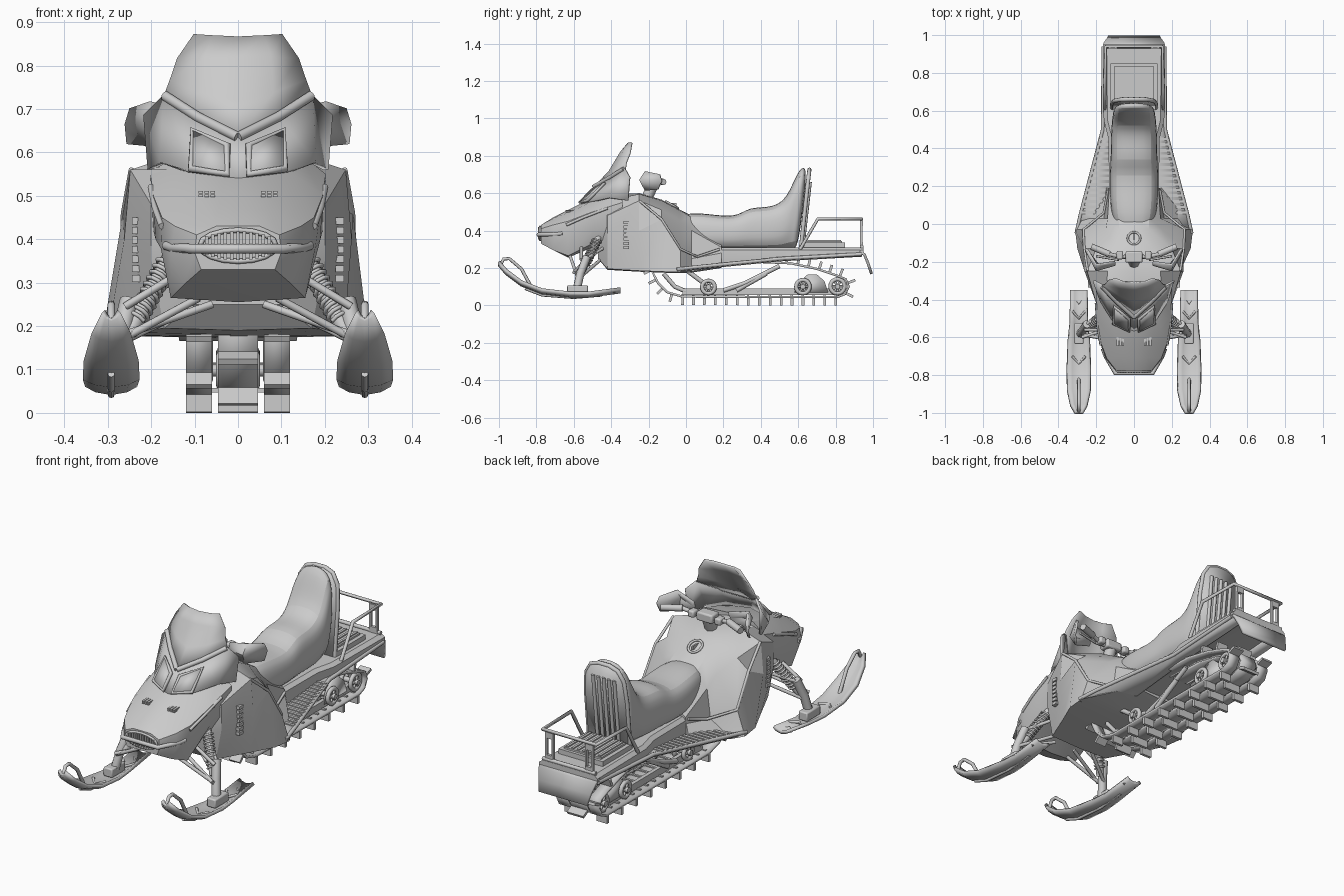
import bpy, bmesh
from math import sin, cos, pi
from mathutils import Vector as V

if "Cube" in bpy.data.objects:
    bpy.data.objects.remove(bpy.data.objects["Cube"])


def mesh(name, verts, faces, mirror=False, thick=0, bevel=0, subsurf=0):
    verts, faces = [tuple(v) for v in verts], [tuple(f) for f in faces]
    if mirror:
        n = len(verts)
        verts += [(-x, y, z) for x, y, z in verts]
        faces += [tuple(i + n for i in reversed(f)) for f in faces]
    me = bpy.data.meshes.new(name)
    me.from_pydata(verts, [], faces)
    bm = bmesh.new()
    bm.from_mesh(me)
    bmesh.ops.remove_doubles(bm, verts=bm.verts, dist=0.0005)
    bmesh.ops.recalc_face_normals(bm, faces=bm.faces)
    bm.to_mesh(me)
    bm.free()
    ob = bpy.data.objects.new(name, me)
    bpy.context.collection.objects.link(ob)
    if thick:
        m = ob.modifiers.new("Solidify", 'SOLIDIFY')
        m.thickness, m.offset = thick, 0
    if bevel:
        m = ob.modifiers.new("Bevel", 'BEVEL')
        m.width, m.segments = bevel, 2
    if subsurf:
        ob.modifiers.new("Subsurf", 'SUBSURF').levels = subsurf
        ob.modifiers["Subsurf"].render_levels = subsurf
    return ob


def grid(name, rows, mirror=False, **kw):
    n = len(rows[0])
    faces = [(r*n+i, r*n+i+1, (r+1)*n+i+1, (r+1)*n+i) for r in range(len(rows)-1) for i in range(n-1)]
    return mesh(name, [p for r in rows for p in r], faces, mirror, **kw)


def loft(name, sections, shear=lambda y, z: y, **kw):
    # sections: (y, [(x, z) half outline from bottom centre to top centre])
    verts, faces = [], []
    for y, h in sections:
        ring = list(h) + [(-x, z) for x, z in h[-2:0:-1]]
        n = len(ring)
        verts += [(x, shear(y, z), z) for x, z in ring]
    for s in range(len(sections) - 1):
        faces += [(s*n+i, s*n+(i+1) % n, (s+1)*n+(i+1) % n, (s+1)*n+i) for i in range(n)]
    faces += [tuple(range(n)), tuple(range(len(verts)-n, len(verts)))]
    return mesh(name, verts, faces, **kw)


CUBE = [(0, 1, 3, 2), (4, 6, 7, 5), (0, 4, 5, 1), (2, 3, 7, 6), (0, 2, 6, 4), (1, 5, 7, 3)]


def boxes(name, items, mirror=False, **kw):
    # items: (centre x, y, z, size x, y, z)
    verts, faces = [], []
    for x, y, z, a, b, c in items:
        faces += [[i + len(verts) for i in f] for f in CUBE]
        verts += [(x+i*a/2, y+j*b/2, z+k*c/2) for i in (-1, 1) for j in (-1, 1) for k in (-1, 1)]
    return mesh(name, verts, faces, mirror, **kw)


def tubes(name, paths, r, mirror=False, cyclic=False):
    cu = bpy.data.curves.new(name, 'CURVE')
    cu.dimensions, cu.bevel_depth, cu.bevel_resolution, cu.use_fill_caps = '3D', r, 2, True
    for s in ((1, -1) if mirror else (1,)):
        for p in paths:
            sp = cu.splines.new('POLY')
            sp.points.add(len(p) - 1)
            for q, (x, y, z) in zip(sp.points, p):
                q.co = (s*x, y, z, 1)
            sp.use_cyclic_u = cyclic
    ob = bpy.data.objects.new(name, cu)
    bpy.context.collection.objects.link(ob)


def circle(x, y, z, r, n=20):
    return [(x, y + r*cos(2*pi*i/n), z + r*sin(2*pi*i/n)) for i in range(n)]


# Main body, footwell deflectors and belly
loft("body", [
    (-.47, [(0, .25), (.1, .25), (.12, .3), (.14, .4), (.1, .5), (0, .5)]),
    (-.42, [(0, .19), (.17, .195), (.2, .35), (.2, .48), (.15, .56), (0, .59)]),
    (-.25, [(0, .18), (.245, .185), (.262, .40), (.248, .56), (.14, .595), (0, .60)]),
    (-.13, [(0, .175), (.30, .18), (.265, .46), (.20, .51), (.10, .56), (0, .565)]),
    (-.03, [(0, .172), (.312, .178), (.27, .30), (.15, .45), (.08, .505), (0, .51)]),
    (.03, [(0, .175), (.28, .18), (.16, .25), (.14, .40), (.08, .47), (0, .48)]),
    (.19, [(0, .2), (.15, .21), (.135, .28), (.13, .31), (.1, .33), (0, .33)])])
# Nose hood
loft("nose_hood", [
    (-.775, [(0, .33), (.085, .33), (.1, .37), (.095, .41), (.05, .43), (0, .43)]),
    (-.71, [(0, .295), (.125, .295), (.155, .37), (.145, .43), (.07, .465), (0, .47)]),
    (-.63, [(0, .255), (.155, .265), (.178, .38), (.175, .45), (.09, .495), (0, .51)]),
    (-.50, [(0, .31), (.15, .33), (.19, .40), (.195, .50), (.12, .555), (0, .575)]),
    (-.34, [(0, .37), (.17, .38), (.2, .44), (.202, .55), (.14, .60), (0, .61)])])
# Headlight cowl, windshield and trims
trim = [(0, -.485, .635), (.09, -.405, .68), (.168, -.325, .73)]
grid("headlight_cowl", [trim + [(.213, -.30, .685)],
     [(0, -.565, .535), (.115, -.505, .555), (.175, -.41, .575), (.203, -.31, .56)]], True, thick=.012)
grid("windshield", [trim,
     [(0, -.41, .715), (.08, -.375, .735), (.155, -.32, .765)],
     [(0, -.35, .815), (.075, -.338, .815), (.138, -.30, .815)],
     [(0, -.31, .864), (.06, -.305, .867), (.10, -.29, .87)]], True, thick=.01)
tubes("windshield_trim", [[(x, y-.008, z) for x, y, z in trim]], .012, True)
lamp = [(.025, -.567, .55), (.108, -.527, .562), (.105, -.437, .65), (.025, -.505, .615)]
mesh("headlight_glass", lamp, [(0, 1, 2), (0, 2, 3)], True, thick=.012)
tubes("headlight_frame", [lamp], .009, True, True)
# Nose details: grille, small vents, bumper
tubes("grille_frame", [[(.088*cos(t*pi/8), -.78, .385+.036*sin(t*pi/8)) for t in range(16)]], .006, cyclic=True)
boxes("grille_bars", [(x*.0145, -.78, .385, .008, .02, .066 - .0009*x*x) for x in range(-5, 6)])
boxes("hood_vents", [(.072+i*.014, -.62, .50+j*.008, .011, .05, .006) for i in (-1, 0, 1) for j in (0, 1)], True)
tubes("front_bumper", [[(.165, -.66, .385), (.15, -.70, .38), (.10, -.79, .378), (-.10, -.79, .378),
                        (-.15, -.70, .38), (-.165, -.66, .385)]], .011)
tubes("hood_side_trim", [[(.2, -.42, .52), (.19, -.55, .47), (.175, -.64, .43)]], .008, True)
boxes("side_vents", [(.234, -.32, .31+i*.022, .02, .03, .016) for i in range(7)], True)
tubes("deflector_edge", [[(.245, -.25, .56), (.263, -.13, .46), (.268, -.03, .302), (.16, .06, .26), (.138, .18, .30)]],
      .007, True)

# Tunnel, running boards, rear flap and cargo deck
loft("tunnel", [(y, [(0, b), (.13, b), (w, b+.01), (w, t-.015), (w-.02, t), (0, t)])
                for y, b, w, t in ((-.02, .2, .13, .31), (.45, .235, .135, .31), (.55, .245, .16, .31), (.95, .27, .165, .31))])
board = [(-.05, .305, .188), (.05, .283, .2), (.5, .165, .245), (.94, .162, .27)]
grid("running_board", [[(.1, y, z), (x, y, z)] for y, x, z in board], True, thick=.02)
tubes("running_board_rim", [[(x, y, z+.004) for y, x, z in board]], .01, True)
boxes("board_treads", [((.12+.295-.245*y)/2, y, .206+.1*y, .17-.24*y, .015, .008)
                       for y in [.06+.03*i for i in range(14)]], True)
grid("rear_flap", [[(-w, y, z), (w, y, z)] for w, y, z in
     ((.165, .93, .29), (.16, .955, .27), (.145, .975, .22), (.135, .992, .168))], thick=.015)
boxes("cargo_deck", [(0, .735, .32, .25, .23, .03), (0, .735, .338, .21, .2, .012)]
      + [(x*.03, .735, .345, .012, .19, .01) for x in range(-3, 4)])
tubes("cargo_rack", [[(.155, .61, .30), (.155, .705, .462), (.15, .94, .462), (-.15, .94, .462),
                      (-.155, .705, .462), (-.155, .61, .30)]], .009)
boxes("rack_posts", [(x, .937, .385, .01, .014, .155) for x in (.095, .13)]
      + [(.1125, .937, z, .04, .016, .03) for z in (.325, .44)], True)
tubes("rack_lower_bar", [[(-.15, .94, .315), (.15, .94, .315)]], .01)

# Seat with raised backrest
seat = [(-.05, .08, .46), (.0, .11, .50), (.12, .127, .492), (.27, .127, .472), (.335, .122, .53), (.45, .122, .525),
        (.54, .118, .56), (.58, .115, .67), (.61, .11, .75), (.65, .105, .745)]
lean = lambda y, z: y + (z - .7) * .12 * min(1, max(0, (y - .4) * 5))
loft("seat", [(y, [(0, .3), (w, .3), (w*1.03, .3+.55*(t-.3)), (w*.85, .3+.95*(t-.3)), (0, t)])
              for y, w, t in seat], lean, subsurf=2)
rim = [(.115, .615, .31), (.115, .64, .55), (.105, .652, .66), (.075, .658, .71), (.03, .66, .726)]
rim += [(-x, y, z) for x, y, z in reversed(rim)]
mesh("backrest_panel", rim, [tuple(range(len(rim)))], thick=.02)
tubes("backrest_rim", [rim], .011)
tubes("backrest_ribs", [[(x, .628, .34), (x, .664, .66)] for x in (-.06, -.03, 0, .03, .06)], .009)

# Handlebars, guards, console
tubes("handlebar", [[(0, -.17, .645), (.07, -.175, .65), (.13, -.16, .665), (.225, -.12, .66)]], .011, True)
tubes("grips", [[(.13, -.16, .665), (.225, -.12, .66)]], .017, True)
tubes("brake_levers", [[(.08, -.19, .65), (.2, -.17, .655)]], .006, True)
grid("hand_guards", [[(.1, -.20, .69), (.2, -.215, .715), (.245, -.14, .70)],
                     [(.1, -.215, .66), (.2, -.245, .67), (.256, -.13, .665)],
                     [(.11, -.205, .635), (.19, -.215, .615), (.252, -.15, .62)]], True, thick=.012)
boxes("steering_pad", [(0, -.175, .655, .09, .06, .045), (.075, -.165, .655, .035, .045, .035),
                       (-.075, -.165, .655, .035, .045, .035)], bevel=.008)
tubes("steering_post", [[(0, -.21, .57), (0, -.175, .65)]], .03)
tubes("fuel_cap", [[(.033*cos(i*pi/10), -.075+.032*sin(i*pi/10), .538-.018*sin(i*pi/10)) for i in range(20)]],
      .006, cyclic=True)
boxes("fuel_cap_grip", [(0, -.075, .538, .008, .05, .02)])

# Skis with loops and keels
ski = [(-1, .222, .018), (-.96, .175, .042), (-.88, .115, .06), (-.77, .072, .062),
       (-.62, .055, .056), (-.52, .055, .045), (-.35, .078, .042)]
cx = .292
grid("skis", [[(cx-w, y, z+.012), (cx-w*.6, y, z), (cx, y, z-.006), (cx+w*.6, y, z), (cx+w, y, z+.012)]
              for y, z, w in ski], True, thick=.016)
tubes("ski_loops", [[(cx, -.992, .215), (cx, -.975, .248), (cx, -.945, .25), (cx, -.88, .195), (cx, -.82, .085)]], .009, True)
tubes("ski_keels", [[(cx, -.86, .09), (cx, -.77, .055), (cx, -.6, .042), (cx, -.45, .055)]], .008, True)
boxes("ski_saddles", [(cx, -.58, .085, .05, .11, .045)], True, bevel=.006)
for i, y in enumerate((-.72, -.48, -.40)):
    tubes("ski_rib_%d" % (i+1), [[(cx-.035, y+.02, .074), (cx, y-.02, .066), (cx+.035, y+.02, .074)]], .007, True)
# Spindles, shocks and suspension arms
tubes("spindles", [[(.287, -.585, .08), (.272, -.565, .17), (.25, -.53, .26)]], .022, True)
top, bot = V((.145, -.46, .38)), V((.25, -.555, .185))
tubes("shock_bodies", [[top, bot]], .019, True)
ax = (bot - top).normalized()
u = ax.cross(V((0, 0, 1))).normalized()
w = ax.cross(u)
tubes("shock_springs", [[top.lerp(bot, .15+.7*i/90) + .023*(u*cos(i*.7) + w*sin(i*.7)) for i in range(91)]], .005, True)
tubes("suspension_arms", [[(.09, -.45, .25), (.275, -.555, .16)], [(.09, -.62, .265), (.275, -.585, .165)],
                          [(.12, -.42, .32), (.26, -.54, .245)], [(.12, -.56, .33), (.26, -.56, .245)],
                          [(.06, -.53, .25), (.275, -.60, .175)]], .009, True)

# Drive track: closed belt with alternating lugs
loop = [V(p) for p in ((-.185, .19), (-.15, .12), (-.10, .07), (-.02, .047), (.4, .045), (.81, .045), (.85, .06),
                       (.87, .10), (.855, .14), (.80, .162), (.70, .195), (.56, .225), (.2, .24), (-.14, .24))]
strips = [(-.12, -.06), (-.046, .046), (.06, .12)]
for k, (a, b) in enumerate(strips):
    grid("track_belt_%d" % (k+1), [[(a, *p), (b, *p)] for p in loop + loop[:1]], thick=.012)
verts, faces, carry, count = [], [], 0, 0
for p, q in zip(loop, loop[1:] + loop[:1]):
    t = (q - p).normalized()
    n = V((t.y, -t.x))
    while carry < (q - p).length:
        c = p + t*carry
        for a, b in (strips[1:2] if count % 2 else strips[::2]):
            faces += [[i + len(verts) for i in f] for f in CUBE]
            verts += [(x, *(c + t*s + n*h)) for x in (a, b) for s in (-.007, .007) for h in (0, .045)]
        carry, count = carry + .0585, count + 1
    carry -= (q - p).length
mesh("track_lugs", verts, faces)
boxes("track_link_bars", [(0, -.02+.0585*i, .052, .2, .012, .01) for i in range(15)])
# Wheels, rails and rear suspension
wheels = [(.12, .098, .042), (.625, .1, .044), (.81, .102, .046)]
tubes("wheel_rims", [circle(x, y, z, r-.008) for y, z, r in wheels for x in (.095, .04)], .011, True, True)
tubes("wheel_spokes", [[(.097, y, z), (.097, y+(r-.01)*cos(a*pi/3), z+(r-.01)*sin(a*pi/3))]
                       for y, z, r in wheels for a in range(6)], .006, True)
tubes("wheel_axles", [[(-.115, y, z), (.115, y, z)] for y, z, r in wheels], .014)
boxes("slide_rails", [(.07, .41, .072, .02, .86, .035)], True)
tubes("rail_fronts", [[(.07, 0, .075), (.07, -.06, .1), (.07, -.12, .17)]], .012, True)
tubes("suspension_links", [[(.085, .2, .08), (.085, .32, .12), (.085, .5, .21)], [(.085, .12, .1), (.085, .0, .19)],
                           [(.085, .27, .08), (.085, .43, .17)]], .012, True)
grid("rear_brackets", [[(.075, .58, .07), (.075, .61, .13), (.075, .65, .165)],
                       [(.075, .76, .07), (.075, .74, .13), (.075, .70, .165)]], True, thick=.015)

# Smooth shading with sharp edges kept
for ob in bpy.data.objects:
    if ob.type == 'MESH':
        ob.select_set(True)
        bpy.context.view_layer.objects.active = ob
bpy.ops.object.shade_smooth_by_angle(angle=.5)
